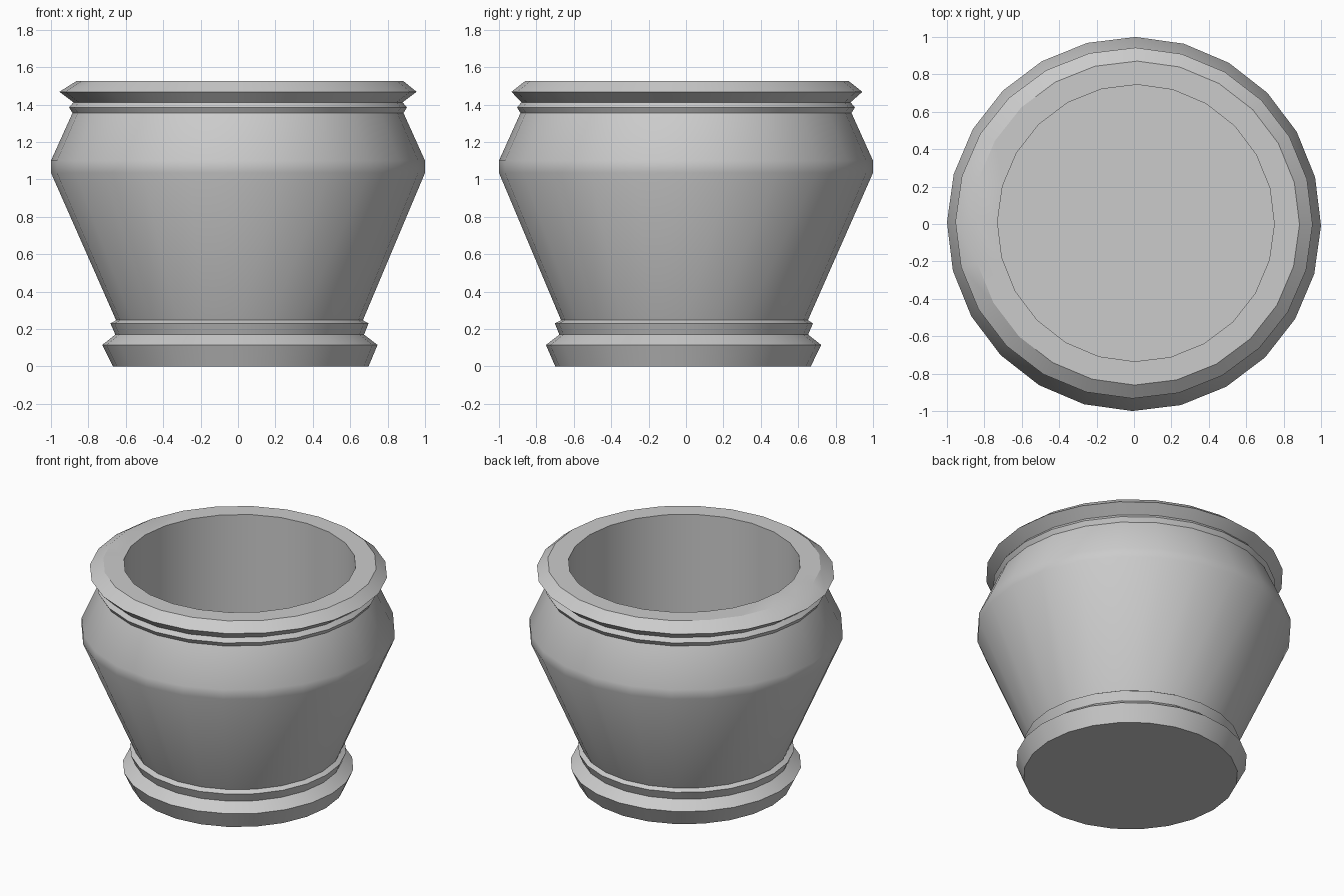
import bpy, bmesh, math

cube = bpy.data.objects.get("Cube")
if cube:
    bpy.data.objects.remove(cube, do_unlink=True)

SIDES = 24
TURN = math.radians(-0.5)

grey = bpy.data.materials.new("stone grey")
grey.use_nodes = True
colour = (0.6, 0.6, 0.6, 1)
grey.diffuse_color = colour
grey.node_tree.nodes["Principled BSDF"].inputs["Base Color"].default_value = colour

# Rings from the underside, up the outside, over the rim and down to the inner floor:
# x radius, y radius, x centre, y centre, height
rings = [
    (0.683, 0.683, 0.015, -0.016, 0.000),   # foot
    (0.736, 0.736, 0.010, -0.013, 0.115),
    (0.665, 0.665, 0.009, -0.012, 0.170),   # lower bead
    (0.690, 0.690, 0.008, -0.011, 0.230),
    (0.660, 0.660, 0.008, -0.008, 0.247),   # belly
    (1.000, 1.000, 0.000, 0.000, 1.035),
    (1.000, 1.000, 0.000, 0.000, 1.100),
    (0.885, 0.885, 0.000, 0.000, 1.355),    # upper bead
    (0.903, 0.903, 0.000, 0.000, 1.385),
    (0.880, 0.880, 0.000, 0.000, 1.412),    # rim
    (0.955, 0.938, 0.000, 0.005, 1.468),
    (0.875, 0.866, 0.010, 0.005, 1.525),
    (0.740, 0.740, 0.010, 0.005, 1.525),    # inner wall and floor
    (0.740, 0.740, 0.010, 0.005, 0.600),
]

bm = bmesh.new()
loops = []
for rx, ry, cx, cy, z in rings:
    angles = [TURN + math.tau * i / SIDES for i in range(SIDES)]
    loops.append([bm.verts.new((cx + rx * math.cos(a), cy + ry * math.sin(a), z))
                  for a in angles])

for low, high in zip(loops, loops[1:]):
    for i in range(SIDES):
        j = (i + 1) % SIDES
        bm.faces.new((low[i], low[j], high[j], high[i]))
bm.faces.new(list(reversed(loops[0])))   # underside
bm.faces.new(loops[-1])                  # inner floor
bmesh.ops.recalc_face_normals(bm, faces=bm.faces)

mesh = bpy.data.meshes.new("pot")
bm.to_mesh(mesh)
bm.free()
mesh.materials.append(grey)
pot = bpy.data.objects.new("pot", mesh)
bpy.context.collection.objects.link(pot)

# Smooth walls, crisp mouldings
bpy.ops.object.select_all(action='DESELECT')
pot.select_set(True)
bpy.context.view_layer.objects.active = pot
bpy.ops.object.shade_smooth_by_angle(angle=math.radians(33))
